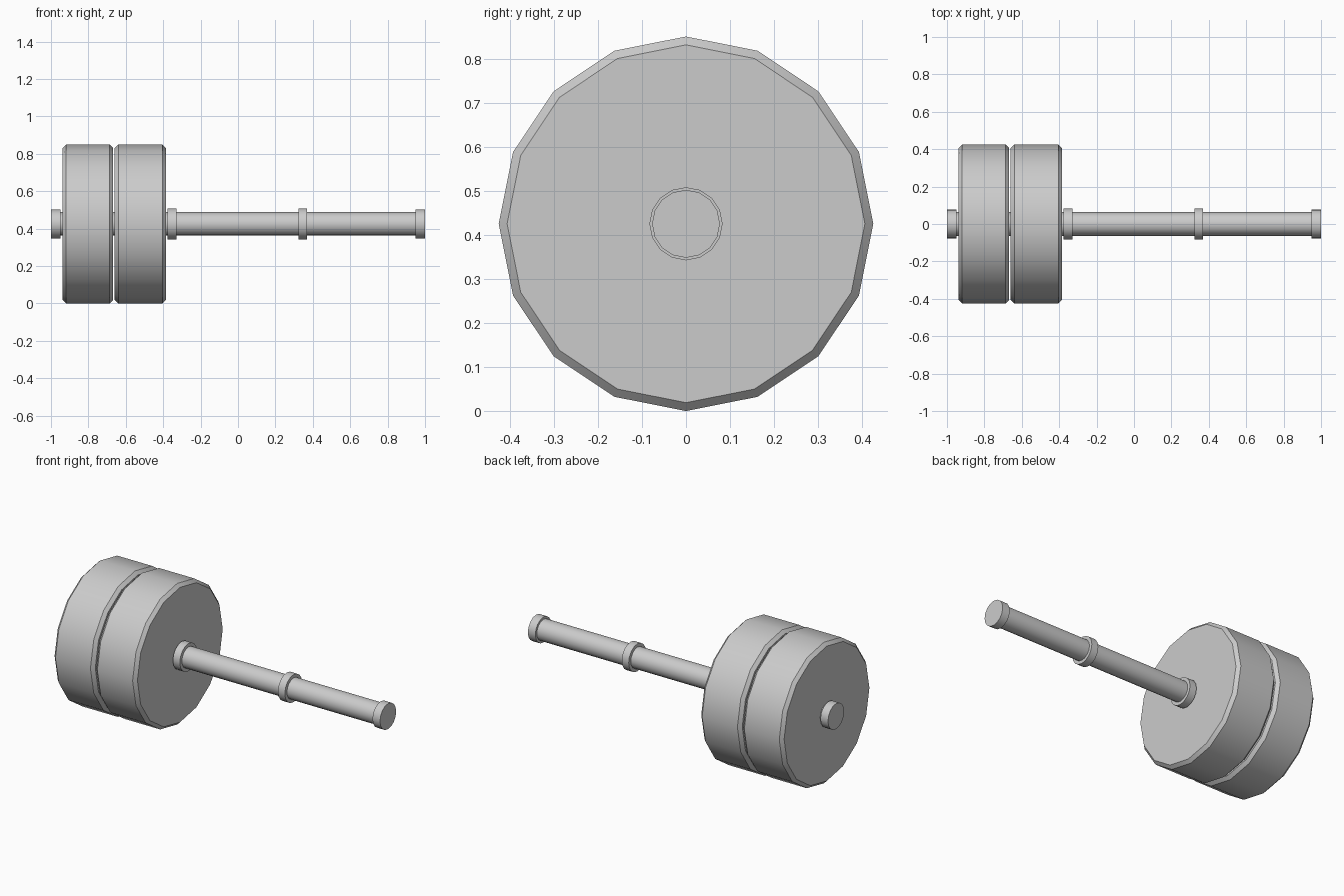
import bpy, bmesh, math

if "Cube" in bpy.data.objects:
    bpy.data.objects.remove(bpy.data.objects["Cube"])

AXIS_Z = 0.425
SIDES = 16


def lathe(name, profile):
    """Closed solid turned about the x axis from (x, radius) points."""
    bm = bmesh.new()
    rings = []
    for x, r in profile:
        rings.append([bm.verts.new((x,
                                    r * math.cos(2 * math.pi * i / SIDES),
                                    AXIS_Z + r * math.sin(2 * math.pi * i / SIDES)))
                      for i in range(SIDES)])
    for a, b in zip(rings, rings[1:]):
        for i in range(SIDES):
            j = (i + 1) % SIDES
            bm.faces.new((a[i], a[j], b[j], b[i]))
    bm.faces.new(rings[0])
    bm.faces.new(rings[-1])
    bmesh.ops.recalc_face_normals(bm, faces=bm.faces)
    mesh = bpy.data.meshes.new(name)
    bm.to_mesh(mesh)
    bm.free()
    obj = bpy.data.objects.new(name, mesh)
    bpy.context.collection.objects.link(obj)
    bpy.ops.object.select_all(action='DESELECT')
    obj.select_set(True)
    bpy.context.view_layer.objects.active = obj
    bpy.ops.object.shade_smooth_by_angle(angle=math.radians(30))
    return obj


# Bar running the full length
lathe("bar", [(-0.98, 0.063), (0.98, 0.063)])

# End caps and grip collars, one of each per side
for side, s in (("left", -1), ("right", 1)):
    lathe(side + "_end_cap", [(s * 0.95, 0.077), (s * 1.0, 0.077)])
    c = -0.353 if s < 0 else 0.347
    lathe(side + "_collar", [(c - 0.023, 0.083), (c + 0.023, 0.083)])

# Two chamfered weight plates, both on the left
R, C = 0.425, 0.019
for name, x0, x1 in (("outer_plate", -0.938, -0.667), ("inner_plate", -0.659, -0.386)):
    lathe(name, [(x0, R - C), (x0 + C, R), (x1 - C, R), (x1, R - C)])
